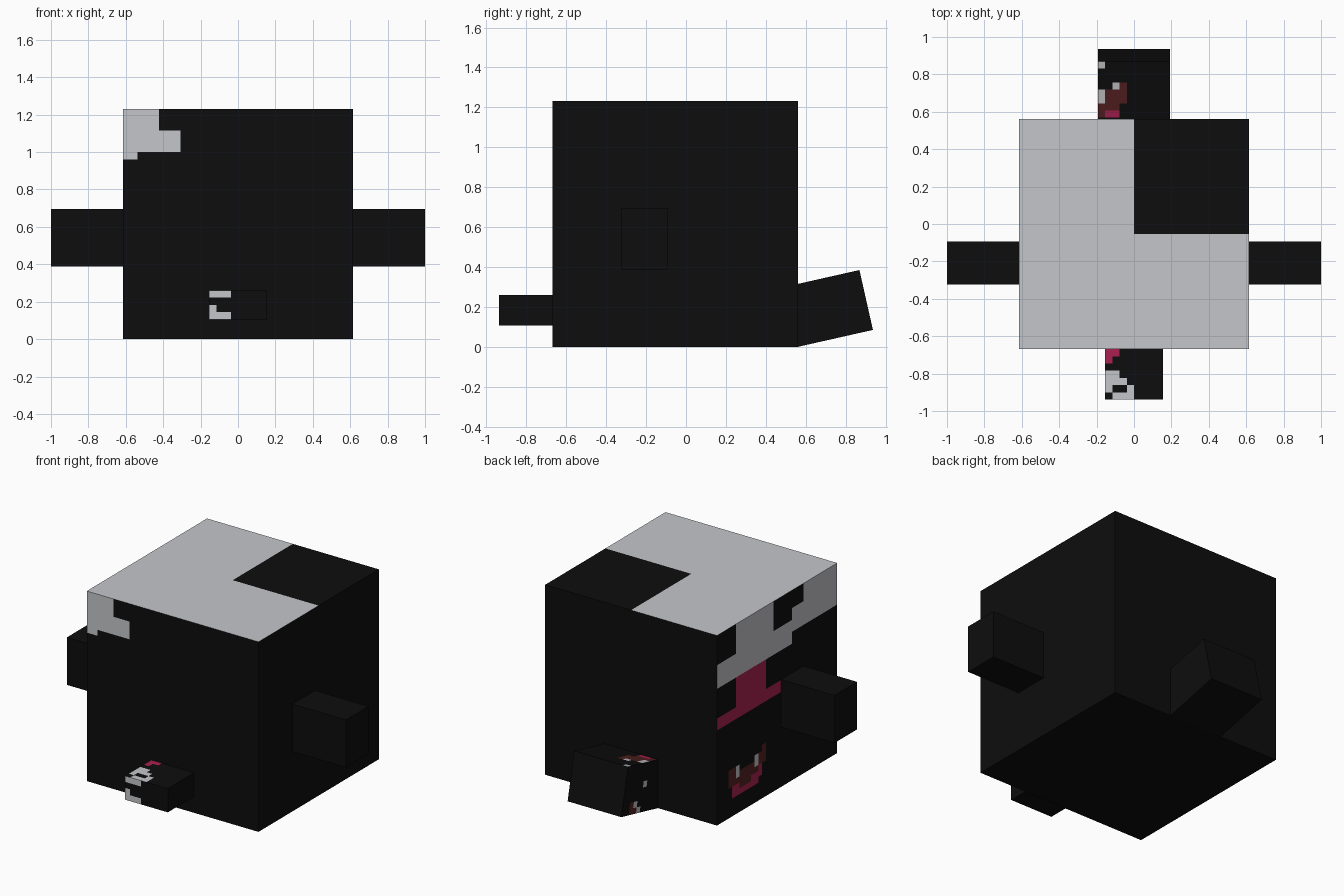
import bpy, bmesh, math
from mathutils import Matrix, Vector

if "Cube" in bpy.data.objects:
    bpy.data.objects.remove(bpy.data.objects["Cube"])

U = 2 / 52  # one painted square
COLOURS = [("black", (0.004, 0.004, 0.004)), ("light_grey", (0.558, 0.565, 0.591)),
           ("dark_red", (0.091, 0.015, 0.015)), ("magenta", (0.402, 0.0144, 0.08))]
BLACK, GREY, RED, PINK = range(4)
mats = []
for name, rgb in COLOURS:
    m = bpy.data.materials.new(name)
    m.diffuse_color = (*rgb, 1)
    m.use_nodes = True
    m.node_tree.nodes["Principled BSDF"].inputs["Base Color"].default_value = m.diffuse_color
    mats.append(m)


def box(name, dims, corner, paint=(), tilt=0.0):
    """Box sized in squares, placed by its low corner.
    paint: (axis, sign, (a0, a1, b0, b1), colour) on the side facing sign*axis."""
    bm = bmesh.new()
    bmesh.ops.create_cube(bm, size=1)
    bmesh.ops.translate(bm, verts=bm.verts, vec=(0.5, 0.5, 0.5))
    bmesh.ops.scale(bm, verts=bm.verts, vec=dims)
    # cut along the borders of the painted areas
    cuts = set()
    for axis, sign, (a0, a1, b0, b1), col in paint:
        a, b = [i for i in range(3) if i != axis]
        cuts |= {(a, a0), (a, a1), (b, b0), (b, b1)}
    for ax, pos in sorted(cuts):
        if 0 < pos < dims[ax]:
            n = Vector((0, 0, 0))
            n[ax] = 1
            bmesh.ops.bisect_plane(bm, geom=bm.verts[:] + bm.edges[:] + bm.faces[:],
                                   plane_co=n * pos, plane_no=n, dist=1e-5)
    bm.normal_update()
    for f in bm.faces:
        c = f.calc_center_median()
        for axis, sign, (a0, a1, b0, b1), col in paint:
            a, b = [i for i in range(3) if i != axis]
            if f.normal[axis] * sign > 0.9 and a0 < c[a] < a1 and b0 < c[b] < b1:
                f.material_index = col
    bm.transform(Matrix.Translation(corner) @ Matrix.Rotation(tilt, 4, 'X') @ Matrix.Scale(U, 4))
    me = bpy.data.meshes.new(name)
    bm.to_mesh(me)
    bm.free()
    for m in mats:
        me.materials.append(m)
    ob = bpy.data.objects.new(name, me)
    bpy.context.collection.objects.link(ob)
    return ob


def left(p0, p1, r0, r1, col):
    """Area on the body's left side: p counts from the back, r from the top."""
    return (0, -1, (32 - p1, 32 - p0, 32 - r1, 32 - r0), col)


FRONT = -0.669
BACK = FRONT + 32 * U

# body: pale cap with one dark quarter, pale corner patch, painted left side
body_paint = [
    (2, 1, (0, 32, 0, 32), GREY), (2, 1, (16, 32, 16, 32), BLACK),
    (1, -1, (0, 5, 29, 32), GREY), (1, -1, (0, 8, 26, 29), GREY), (1, -1, (0, 2, 25, 26), GREY),
    left(0, 20, 0, 9, GREY), left(20, 32, 0, 7, GREY),
    left(0, 5, 0, 5, BLACK), left(15, 20, 0, 5, BLACK), left(20, 23, 0, 3, BLACK),
    left(5, 13, 9, 14, PINK), left(0, 17, 14, 16, PINK),
    # mouth with two teeth and a tongue
    left(12, 13, 23, 24, RED), left(3, 5, 24, 26, RED), left(11, 13, 24, 26, RED),
    left(6, 10, 25, 26, RED), left(3, 11, 26, 27, RED), left(6, 9, 27, 28, RED),
    left(5, 6, 24, 26, GREY), left(10, 11, 24, 26, GREY),
    left(11, 12, 26, 27, PINK), left(4, 6, 27, 28, PINK), left(9, 12, 27, 28, PINK),
    left(4, 11, 28, 29, PINK),
]
box("body", (32, 32, 32), (-16 * U, FRONT, 0), body_paint)

# arms
for side, x in (("left", -1.0), ("right", 16 * U)):
    box(side + "_arm", (10, 6, 8), (x, -0.323, 0.388))

# snout: spots on the front and the top
box("snout", (8, 7, 4), (-4 * U, FRONT - 7 * U, 0.106), [
    (1, -1, (0, 3, 3, 4), GREY), (1, -1, (0, 1, 1, 2), GREY), (1, -1, (0, 3, 0, 1), GREY),
    (2, 1, (0, 2, 6, 7), PINK), (2, 1, (0, 1, 5, 6), PINK),
    (2, 1, (0, 2, 3, 4), GREY), (2, 1, (0, 3, 2, 3), GREY), (2, 1, (0, 1, 1, 2), GREY),
    (2, 1, (3, 4, 1, 2), GREY), (2, 1, (1, 4, 0, 1), GREY),
])

# tail: tilted up, spots on the top and the left side
box("tail", (10, 10, 8), (-5 * U, BACK, 0), [
    (2, 1, (0, 1, 9, 10), GREY), (2, 1, (2, 3, 6, 7), GREY), (2, 1, (3, 4, 6, 7), RED),
    (2, 1, (0, 1, 4, 6), GREY), (2, 1, (1, 4, 4, 6), RED), (2, 1, (0, 3, 3, 4), RED),
    (2, 1, (0, 1, 2, 3), RED), (2, 1, (1, 3, 2, 3), PINK),
    (0, -1, (4, 5, 4, 5), GREY), (0, -1, (5, 8, 0, 1), RED), (0, -1, (7, 8, 1, 2), RED),
    (0, -1, (6, 7, 1, 2), GREY), (0, -1, (5, 6, 0, 1), GREY),
], math.radians(12.7))
